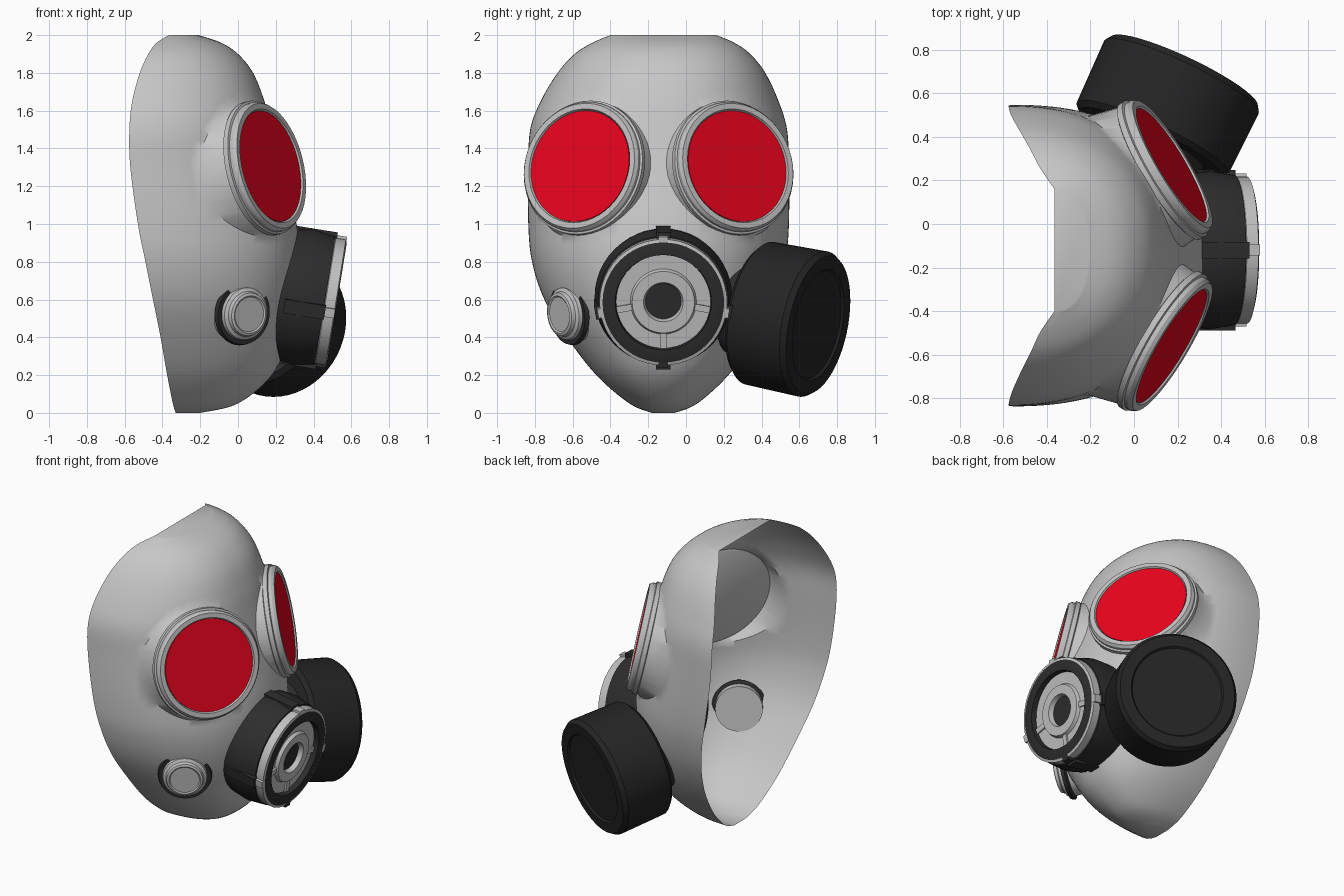
import bpy, bmesh, math
from mathutils import Vector, Matrix
from mathutils.bvhtree import BVHTree

cube = bpy.data.objects.get("Cube")
if cube:
    bpy.data.objects.remove(cube)


def material(name, rgb):
    m = bpy.data.materials.new(name)
    m.use_nodes = True
    m.diffuse_color = (*rgb, 1)
    m.node_tree.nodes["Principled BSDF"].inputs["Base Color"].default_value = (*rgb, 1)
    return m


MATS = [material("mask_grey", (0.57, 0.57, 0.57)),
        material("trim_grey", (0.53, 0.53, 0.53)),
        material("lens_red", (0.85, 0.001, 0.013)),
        material("rubber_black", (0.026, 0.026, 0.026)),
        material("filter_black", (0.018, 0.018, 0.018))]
GREY, TRIM, RED, RUBBER, FILTER = range(5)
MID = -0.145  # symmetry plane of the eyes


def finish(bm, name, angle=30):
    mesh = bpy.data.meshes.new(name)
    bm.to_mesh(mesh)
    bm.free()
    for m in MATS:
        mesh.materials.append(m)
    ob = bpy.data.objects.new(name, mesh)
    bpy.context.collection.objects.link(ob)
    bpy.ops.object.select_all(action='DESELECT')
    ob.select_set(True)
    bpy.context.view_layer.objects.active = ob
    bpy.ops.object.shade_smooth_by_angle(angle=math.radians(angle))


def frame(origin, axis):
    """Matrix whose local z points along axis and local y points up."""
    n = Vector(axis).normalized()
    side = Vector((0, 0, 1)).cross(n).normalized()
    rot = Matrix((side, n.cross(side), n)).transposed()
    return Matrix.Translation(origin) @ rot.to_4x4()


def lathe(name, mat, profile, segs=48):
    """Turn (radius, depth, material of the band that follows) around local z."""
    bm = bmesh.new()
    rings = []
    for r, d, _ in profile:
        rings.append([bm.verts.new((r * math.cos(a), r * math.sin(a), d))
                      for a in (math.tau * i / segs for i in range(segs))])
    for k in range(len(rings) - 1):
        for i in range(segs):
            j = (i + 1) % segs
            f = bm.faces.new((rings[k][i], rings[k][j], rings[k + 1][j], rings[k + 1][i]))
            f.material_index = profile[k][2]
    bmesh.ops.remove_doubles(bm, verts=bm.verts, dist=1e-5)
    bmesh.ops.recalc_face_normals(bm, faces=bm.faces)
    bm.transform(mat)
    finish(bm, name)


def block(name, mat, centre, size, index, turn):
    """Box placed in the local frame, turned around local z."""
    bm = bmesh.new()
    bmesh.ops.create_cube(bm, size=1)
    for v in bm.verts:
        v.co = Vector(v.co[i] * size[i] + centre[i] for i in range(3))
    for f in bm.faces:
        f.material_index = index
    bm.transform(mat @ Matrix.Rotation(turn, 4, 'Z'))
    finish(bm, name)


def spline(keys, steps):
    """Smooth path through the key tuples."""
    pts = [keys[0]] + keys + [keys[-1]]
    out = []
    for p0, p1, p2, p3 in zip(pts, pts[1:], pts[2:], pts[3:]):
        for s in range(steps):
            t = s / steps
            out.append([b + 0.5 * t * (c - a + t * (2 * a - 5 * b + 4 * c - d
                        + t * (3 * (b - c) + d - a))) for a, b, c, d in zip(p0, p1, p2, p3)])
    return out + [list(keys[-1])]


# Mask shell: U-shaped slices (height, half width, back x, front x, middle y)
slices = [(0, 0.06, -0.33, -0.2, -0.12), (0.05, 0.18, -0.345, 0.0, -0.12),
          (0.2, 0.35, -0.375, 0.18, -0.125), (0.4, 0.50, -0.41, 0.27, -0.13),
          (0.6, 0.61, -0.45, 0.31, -0.14), (0.8, 0.67, -0.49, 0.33, MID),
          (1.0, 0.69, -0.53, 0.31, MID), (1.3, 0.69, -0.57, 0.23, MID),
          (1.5, 0.68, -0.575, 0.18, MID), (1.65, 0.63, -0.56, 0.14, -0.14),
          (1.8, 0.55, -0.52, 0.08, -0.13), (1.9, 0.465, -0.475, 0.0, -0.125),
          (1.96, 0.375, -0.43, -0.09, -0.12), (2.0, 0.28, -0.365, -0.21, -0.12)]
COLS = 96
BOXY = 2 / 2.25  # slightly squarer than an ellipse
bm = bmesh.new()
rows = []
for z, w, b, f, mid in spline(slices, 6):
    row = []
    for i in range(COLS + 1):
        a = math.pi * (i / COLS - 0.5)
        c, s = max(math.cos(a), 0) ** BOXY, math.copysign(abs(math.sin(a)) ** BOXY, a)
        row.append(bm.verts.new((b + (f - b) * c, mid + w * s, z)))
    rows.append(row)
for lo, hi in zip(rows, rows[1:]):
    for i in range(COLS):
        bm.faces.new((lo[i], lo[i + 1], hi[i + 1], hi[i]))
bm.faces.new(rows[-1])
bm.faces.new(list(reversed(rows[0])))
surface = BVHTree.FromBMesh(bm)

# Eye cups: round openings in the shell drawn out to the lens plane
EYE = Vector((0.152, 0.405, 1.302))
BASE = 0.37
cups = []
for s in (1, -1):
    m = frame((EYE.x, MID + s * EYE.y, EYE.z), (0.84, s * 0.5, 0.21))
    foot = m @ Matrix.Translation((s * 0.018, 0, 0))
    inv = foot.inverted()
    cups.append(m)

    def near(v, radius):
        p = inv @ v.co
        return p.xy.length < radius and p.z > -0.6
    bmesh.ops.delete(bm, geom=[v for v in bm.verts if near(v, BASE)], context='VERTS')
    edges = [e for e in bm.edges if e.is_boundary and
             all(near(v, BASE + 0.06) for v in e.verts)]
    for v in {v for e in edges for v in e.verts}:
        p = inv @ v.co
        p.xy *= BASE / p.xy.length
        hit = surface.ray_cast(foot @ Vector((p.x, p.y, 0.1)), -m.col[2].xyz, 0.7)[0]
        v.co = hit or foot @ p
    new = bmesh.ops.extrude_edge_only(bm, edges=edges)["geom"]
    for v in [g for g in new if isinstance(g, bmesh.types.BMVert)]:
        p = (inv @ v.co).xy.normalized() * 0.345
        v.co = m @ Vector((p.x, p.y, -0.03))
bmesh.ops.recalc_face_normals(bm, faces=bm.faces)
finish(bm, "mask_shell", 40)

# Eye rims and lenses
for side, m in zip(("left", "right"), cups):
    lathe(side + "_eye_rim", m, [
        (0, -0.05, GREY), (0.34, -0.05, TRIM), (0.362, -0.04, TRIM), (0.362, -0.012, TRIM),
        (0.35, -0.008, TRIM), (0.35, 0.012, TRIM), (0.338, 0.03, TRIM), (0.308, 0.03, TRIM),
        (0.301, 0.015, TRIM), (0, 0.015, TRIM)])
    lathe(side + "_lens", m, [(0.3, 0.014, RED), (0.3, 0.022, RED), (0, 0.022, RED)])

# Front breathing port
port = frame((0.5, -0.12, 0.588), (0.987, 0, -0.16))
lathe("port_body", port, [
    (0, -0.35, RUBBER), (0.34, -0.35, RUBBER), (0.364, -0.16, RUBBER), (0.345, -0.04, RUBBER),
    (0.33, -0.04, TRIM), (0.338, -0.036, TRIM), (0.338, 0.018, TRIM), (0.322, 0.022, RUBBER),
    (0.315, 0.025, RUBBER), (0.255, 0.025, RUBBER), (0.25, -0.01, TRIM), (0.175, -0.01, TRIM),
    (0.165, 0.012, TRIM), (0.105, 0.012, TRIM), (0.095, -0.02, RUBBER), (0, -0.02, RUBBER)])
for place, degrees in (("top", 0), ("left", 100), ("bottom", 180), ("right", 260)):
    turn = math.radians(degrees)
    block(place + "_port_strut", port, (0, 0.342, -0.14), (0.075, 0.05, 0.22), RUBBER, turn)
    block(place + "_port_clip", port, (0, 0.332, -0.008), (0.05, 0.04, 0.06),
          RUBBER if place == "bottom" else TRIM, turn)
    if place != "top":
        block(place + "_port_spoke", port, (0, 0.21, -0.006), (0.035, 0.08, 0.016), TRIM, turn)

# Small exhale valve on the right cheek
valve = frame((0.012, -0.6, 0.53), (0.56, -0.82, -0.1))
lathe("cheek_valve", valve, [
    (0, -0.055, GREY), (0.15, -0.055, GREY), (0.15, 0, RUBBER), (0.172, 0.012, RUBBER),
    (0.165, 0.035, RUBBER), (0.142, 0.035, TRIM), (0.138, 0.055, TRIM), (0.12, 0.065, TRIM),
    (0.114, 0.086, TRIM), (0.1, 0.091, TRIM), (0.092, 0.085, TRIM), (0, 0.085, TRIM)])

# Large filter canister on the left cheek
can = frame((0.23, 0.70, 0.465), (0.42, 0.89, -0.18))
lathe("filter_canister", can, [
    (0, -0.48, RUBBER), (0.24, -0.48, RUBBER), (0.27, -0.37, RUBBER), (0.36, -0.37, FILTER),
    (0.385, -0.345, FILTER), (0.392, -0.03, FILTER), (0.372, 0, FILTER), (0.3, 0, FILTER),
    (0.29, -0.012, FILTER), (0, -0.012, FILTER)], 56)
